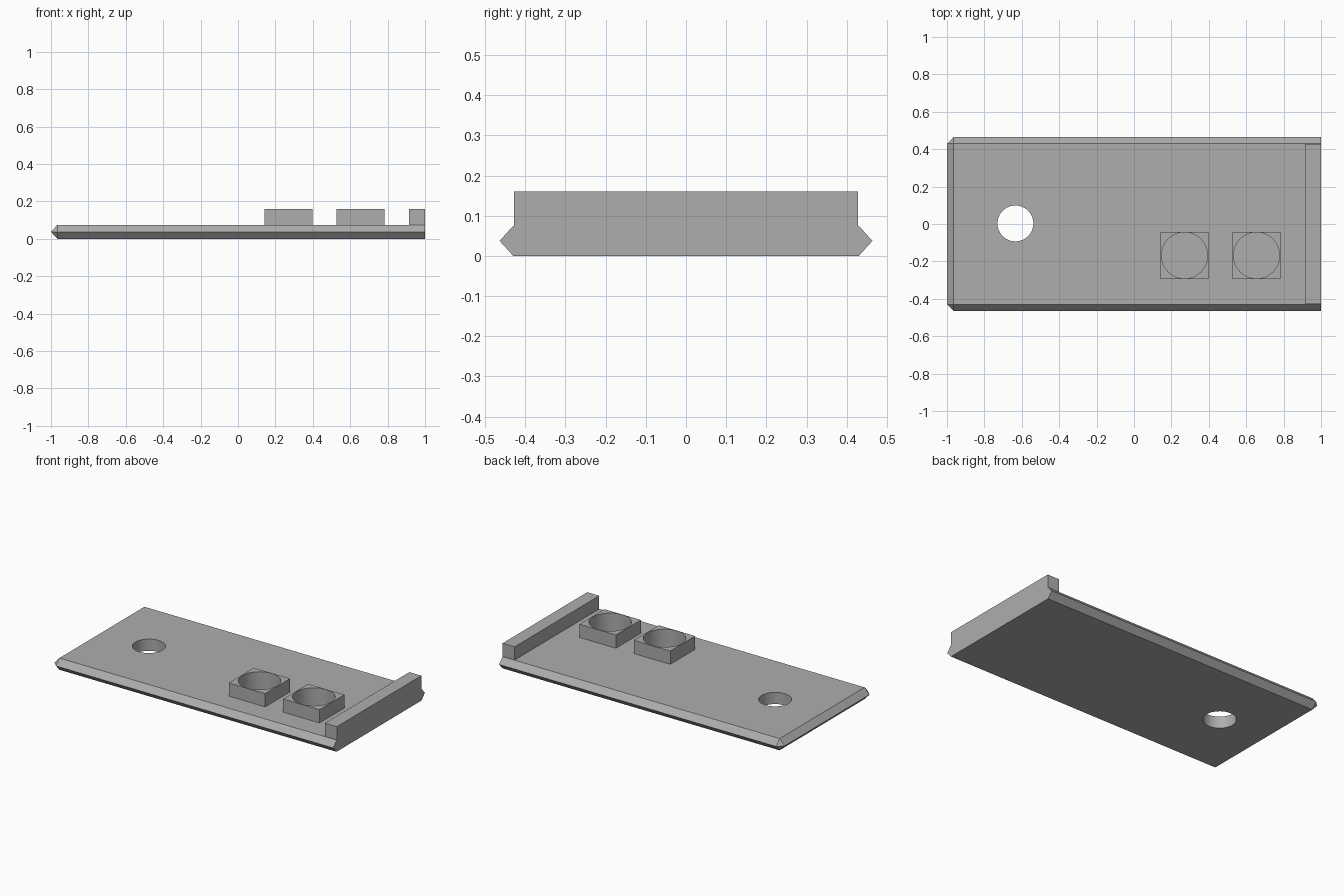
import bpy, bmesh
from mathutils import Matrix

cube = bpy.data.objects.get("Cube")
if cube:
    bpy.data.objects.remove(cube, do_unlink=True)

grey = bpy.data.materials.new("plain grey")
grey.use_nodes = True
colour = (0.42, 0.42, 0.42, 1)
grey.diffuse_color = colour
grey.node_tree.nodes["Principled BSDF"].inputs["Base Color"].default_value = colour

THICK = 0.075
TOP = 0.16
POCKET_FLOOR = 0.02


def finish(bm, name):
    bmesh.ops.recalc_face_normals(bm, faces=bm.faces)
    mesh = bpy.data.meshes.new(name)
    bm.to_mesh(mesh)
    bm.free()
    mesh.materials.append(grey)
    obj = bpy.data.objects.new(name, mesh)
    bpy.context.collection.objects.link(obj)
    return obj


def box(name, x0, x1, y0, y1, z0, z1):
    bm = bmesh.new()
    size = Matrix.Diagonal((x1 - x0, y1 - y0, z1 - z0, 1))
    place = Matrix.Translation(((x0 + x1) / 2, (y0 + y1) / 2, (z0 + z1) / 2))
    bmesh.ops.create_cube(bm, size=1, matrix=place @ size)
    return finish(bm, name)


def drill(target, x, y, radius, z0, z1):
    """Cut a round upright hole through the target."""
    bm = bmesh.new()
    bmesh.ops.create_cone(bm, cap_ends=True, segments=64, radius1=radius,
                          radius2=radius, depth=z1 - z0,
                          matrix=Matrix.Translation((x, y, (z0 + z1) / 2)))
    cutter = finish(bm, "hole_cutter")
    cutter.hide_render = True
    cutter.hide_set(True)
    cutter.display_type = 'WIRE'
    cut = target.modifiers.new("hole", 'BOOLEAN')
    cut.operation = 'DIFFERENCE'
    cut.solver = 'EXACT'
    cut.object = cutter


# Base plate: hull of flat faces and a pointed rim, square at the +x end
bm = bmesh.new()
IN_X, IN_Y, RIM_X, RIM_Y = -0.965, 0.43, -1.0, 0.464
for s in (-1, 1):
    for z in (0, THICK):
        bm.verts.new((IN_X, s * IN_Y, z))
        bm.verts.new((1, s * IN_Y, z))
    for x, y in ((RIM_X, IN_Y), (IN_X, RIM_Y), (1, RIM_Y)):
        bm.verts.new((x, s * y, THICK / 2))
bmesh.ops.convex_hull(bm, input=bm.verts)
bmesh.ops.dissolve_limit(bm, angle_limit=0.01, verts=bm.verts, edges=bm.edges)
plate = finish(bm, "base_plate")
drill(plate, -0.634, 0.003, 0.096, -0.1, 0.2)

# End wall
box("end_wall", 0.915, 1, -0.428, 0.428, 0, TOP)

# Two square sockets with round blind pockets sunk into the plate
for name, x in (("inner_socket", 0.27), ("outer_socket", 0.655)):
    socket = box(name, x - 0.129, x + 0.129, -0.294, -0.042, THICK, TOP)
    for part in (socket, plate):
        drill(part, x, -0.168, 0.1235, POCKET_FLOOR, TOP + 0.1)

# Smooth the round walls, keep the edges sharp
for obj in bpy.data.objects:
    if obj.type == 'MESH' and not obj.hide_render:
        bpy.ops.object.select_all(action='DESELECT')
        obj.select_set(True)
        bpy.context.view_layer.objects.active = obj
        bpy.ops.object.shade_smooth_by_angle()
